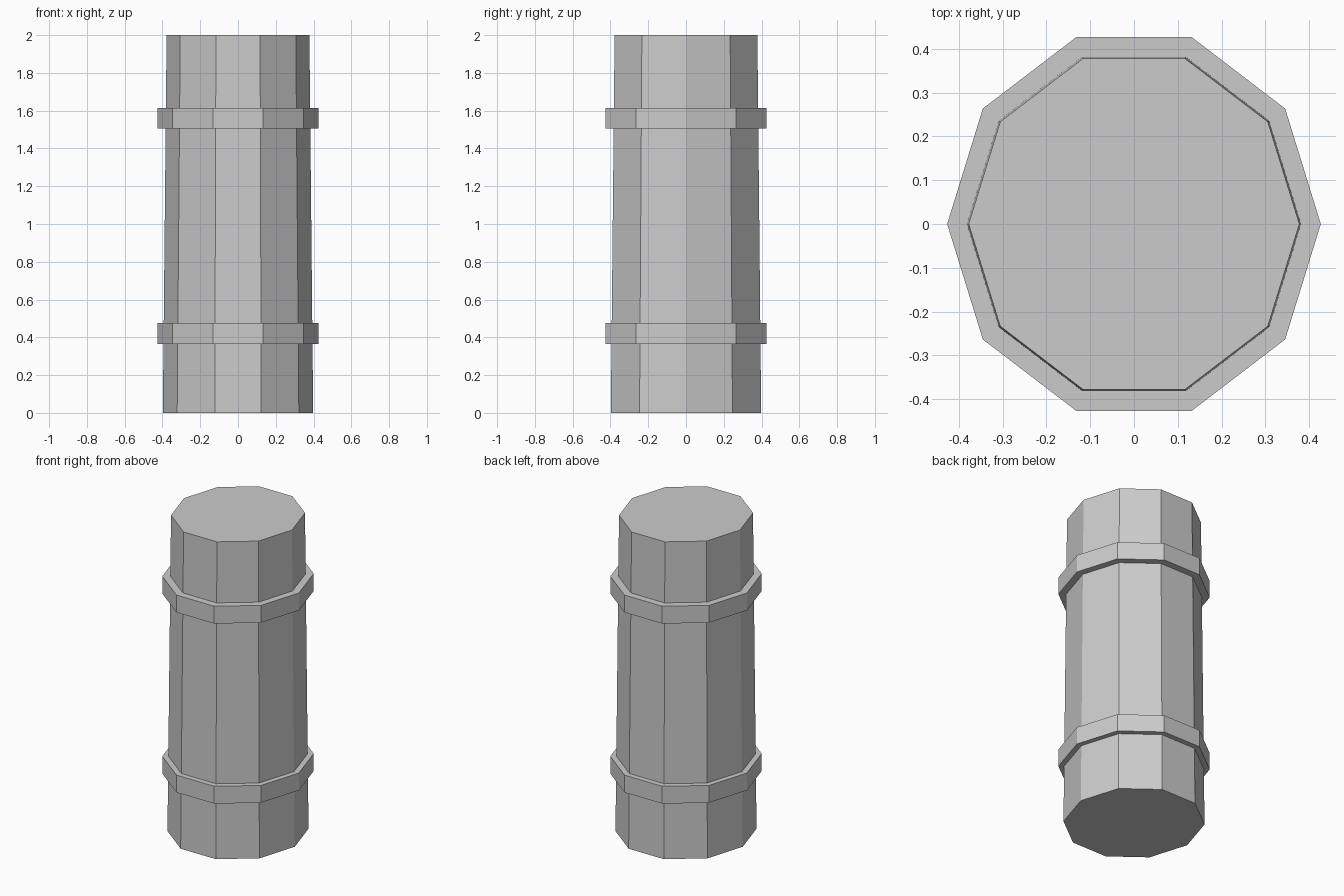
import bpy
import math

if "Cube" in bpy.data.objects:
    bpy.data.objects.remove(bpy.data.objects["Cube"])

SIDES = 10
# The decagon is stretched in y so that its depth equals its width
STRETCH = 1 / math.sin(math.radians(72))

grey = bpy.data.materials.new("stone grey")
grey.diffuse_color = (0.6, 0.6, 0.6, 1)
grey.use_nodes = True
grey.node_tree.nodes["Principled BSDF"].inputs["Base Color"].default_value = grey.diffuse_color


def prism(name, z0, z1, r0, r1):
    """Flat-sided decagonal prism with a corner on the x axis."""
    bpy.ops.mesh.primitive_cone_add(vertices=SIDES, radius1=r0, radius2=r1,
                                    depth=z1 - z0, location=(0, 0, (z0 + z1) / 2),
                                    rotation=(0, 0, math.pi / 2))
    obj = bpy.context.object
    obj.name = name
    bpy.ops.object.transform_apply(rotation=True)
    obj.scale.y = STRETCH
    bpy.ops.object.transform_apply(scale=True)
    obj.data.materials.append(grey)
    return obj


# Slightly tapered shaft
prism("column_shaft", 0, 2, 0.398, 0.378)

# Two bands around the shaft
for name, z in (("lower_band", 0.365), ("upper_band", 1.505)):
    prism(name, z, z + 0.11, 0.427, 0.427)
